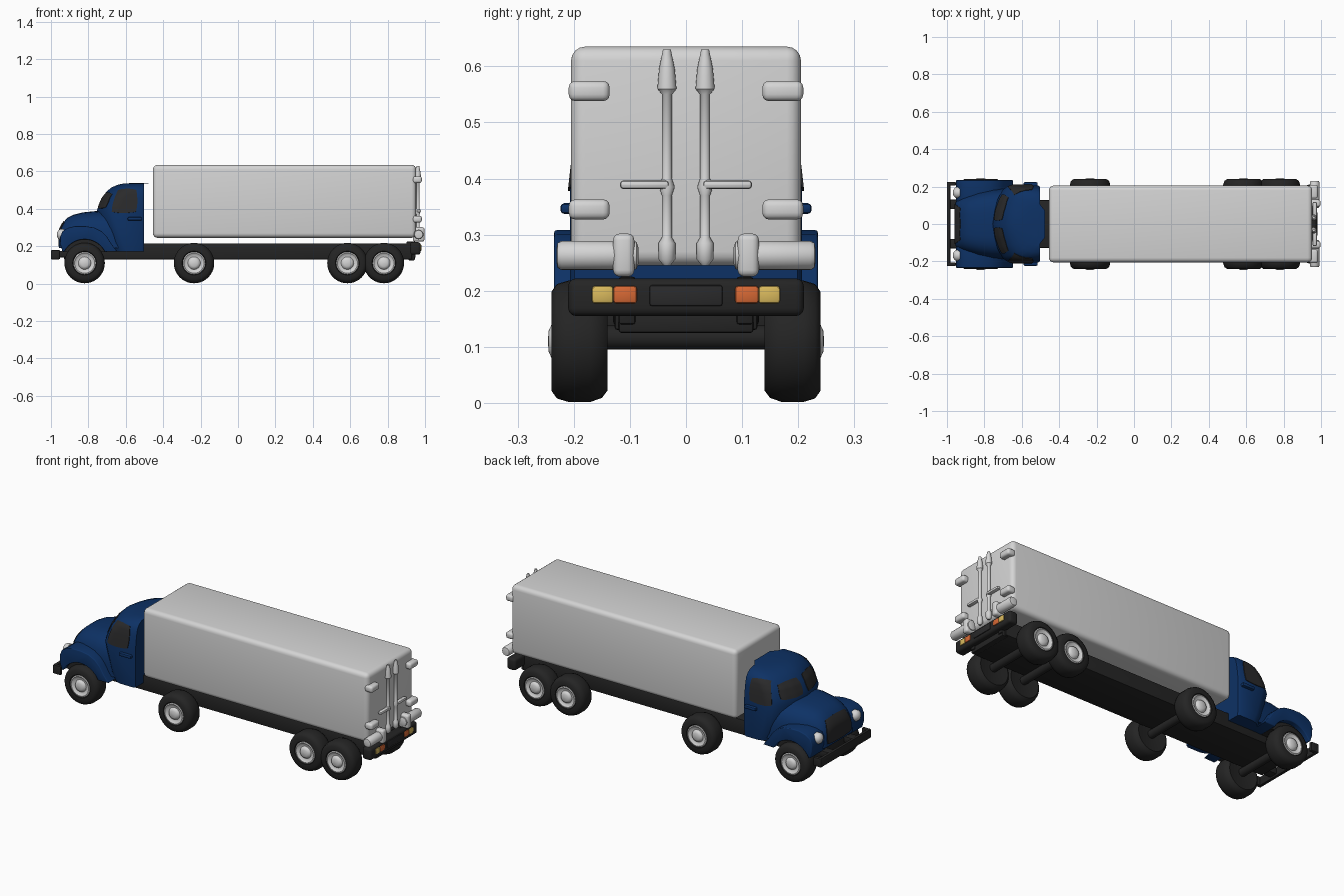
import bpy, bmesh, math
from mathutils import Vector
from mathutils.bvhtree import BVHTree

if "Cube" in bpy.data.objects:
    bpy.data.objects.remove(bpy.data.objects["Cube"])


def mat(name, r, g, b):
    m = bpy.data.materials.new(name)
    m.diffuse_color = (r, g, b, 1)
    m.use_nodes = True
    m.node_tree.nodes["Principled BSDF"].inputs["Base Color"].default_value = m.diffuse_color
    return m


BLUE = mat("blue paint", .004, .031, .13)
WHITE = mat("white panel", .66, .66, .66)
BLACK = mat("black rubber", .018, .018, .018)
GLASS = mat("dark glass", .023, .023, .024)
ORANGE = mat("orange lamp", .68, .14, .035)
YELLOW = mat("yellow lamp", .70, .49, .11)


def finish(name, bm, m, bevel=0, seg=3, angle=40):
    bmesh.ops.recalc_face_normals(bm, faces=bm.faces)
    if bevel:
        edges = [e for e in bm.edges if e.calc_face_angle(0) > math.radians(40)]
        bmesh.ops.bevel(bm, geom=edges, offset=bevel, segments=seg, profile=.5,
                        affect='EDGES', clamp_overlap=True)
    me = bpy.data.meshes.new(name)
    bm.to_mesh(me)
    bm.free()
    me.materials.append(m)
    ob = bpy.data.objects.new(name, me)
    bpy.context.collection.objects.link(ob)
    bpy.ops.object.select_all(action='DESELECT')
    ob.select_set(True)
    bpy.context.view_layer.objects.active = ob
    bpy.ops.object.shade_smooth_by_angle(angle=math.radians(angle))
    return ob


def loft(name, rings, m, **kw):
    """Skin equal-length closed rings and cap both ends."""
    bm = bmesh.new()
    vs = [[bm.verts.new(p) for p in r] for r in rings]
    n = len(rings[0])
    for a, b in zip(vs, vs[1:]):
        for i in range(n):
            bm.faces.new((a[i], a[(i + 1) % n], b[(i + 1) % n], b[i]))
    bm.faces.new(vs[0])
    bm.faces.new(vs[-1])
    return finish(name, bm, m, **kw)


def box(name, x0, x1, y0, y1, z0, z1, m, bevel=.005, seg=2):
    ring = [(x0, y0), (x1, y0), (x1, y1), (x0, y1)]
    return loft(name, [[(x, y, z) for x, y in ring] for z in (z0, z1)], m, bevel=bevel, seg=seg)


def plate_xz(name, outline, y0, y1, m, bevel=0):
    return loft(name, [[(x, y, z) for x, z in outline] for y in (y0, y1)], m, bevel=bevel)


def lathe_y(name, prof, cx, cz, s, m, n=32):
    """Turn (radius, y) points about a sideways axis."""
    rings = [[(cx + r * math.cos(2 * math.pi * i / n), s * y, cz + r * math.sin(2 * math.pi * i / n))
              for i in range(n)] for r, y in prof]
    return loft(name, rings, m)


def decal(name, target, corners, origin, direction, m, n=10, k=.4, lift=.004):
    """Rounded thin patch projected on a target; corners map (a, b) through origin()."""
    tb = bmesh.new()
    tb.from_mesh(target.data)
    tree = BVHTree.FromBMesh(tb)
    d = Vector(direction)
    c = [Vector(p) for p in corners]
    bm = bmesh.new()
    grid = []
    for i in range(n + 1):
        row = []
        for j in range(n + 1):
            u, v = 2 * i / n - 1, 2 * j / n - 1
            s = (u * math.sqrt(1 - k * v * v / 2) + 1) / 2
            t = (v * math.sqrt(1 - k * u * u / 2) + 1) / 2
            p = c[0].lerp(c[1], s).lerp(c[3].lerp(c[2], s), t)
            hit = tree.ray_cast(Vector(origin(p.x, p.y)), d)[0]
            row.append(bm.verts.new(hit - d * lift) if hit else None)
        grid.append(row)
    for i in range(n):
        for j in range(n):
            q = (grid[i][j], grid[i + 1][j], grid[i + 1][j + 1], grid[i][j + 1])
            if all(q):
                bm.faces.new(q)
    tb.free()
    bmesh.ops.recalc_face_normals(bm, faces=bm.faces)
    # face outward, then add the back and rim
    if sum((f.normal.dot(d) for f in bm.faces)) > 0:
        bmesh.ops.reverse_faces(bm, faces=bm.faces)
    bmesh.ops.solidify(bm, geom=bm.faces[:], thickness=.007)
    return finish(name, bm, m)


# Cargo box and chassis
box("cargo_box", -.455, .953, -.205, .205, .245, .635, WHITE, bevel=.025, seg=4)
box("chassis", -.93, .93, -.127, .127, .13, .215, BLACK)

# Cabin: plan sections stacked upward, with a gently pointed front
rings = []
for z, xf, hw in [(.172, -.70, .203), (.22, -.72, .207), (.375, -.76, .207), (.42, -.745, .202),
                  (.46, -.728, .196), (.495, -.70, .187), (.515, -.675, .172),
                  (.528, -.645, .15), (.535, -.615, .115), (.537, -.58, .07)]:
    half = [(xf + .012, .35 * hw), (xf + .032, .65 * hw), (xf + .055, .86 * hw), (xf + .075, .95 * hw),
            (xf + .105, hw), (-.515, hw), (-.502, .96 * hw)]
    rings.append([(xf, 0, z)] + [(x, y, z) for x, y in half] + [(x, -y, z) for x, y in half[::-1]])
cabin = loft("cabin", rings, BLUE, angle=50)

# Hood: arched sections running forward to the nose
rings = []
for x, hw, zt in [(-.64, .19, .385), (-.76, .187, .388), (-.83, .175, .381), (-.88, .16, .368),
                  (-.915, .147, .350), (-.938, .137, .322), (-.95, .127, .300), (-.956, .11, .28)]:
    ring = []
    for i in range(21):
        a = math.pi * i / 20
        c, s = math.cos(a), max(math.sin(a), 0)
        ring.append((x, hw * math.copysign(abs(c) ** .6, c), .19 + (zt - .19) * s ** .6))
    rings.append(ring)
hood = loft("hood", rings, BLUE, angle=60)
decal("grille", hood, [(-.115, .20), (.115, .20), (.095, .335), (-.095, .335)],
      lambda a, b: (-2, a, b), (1, 0, 0), GLASS, n=14)

# Fender outline with a round wheel opening
arch = [(-.82 + .122 * math.cos(math.radians(a)), .115 + .122 * math.sin(math.radians(a)))
        for a in range(27, 154, 9)]
fender = [(-.938, .17), (-.95, .21), (-.951, .25), (-.938, .28), (-.91, .298), (-.87, .308), (-.82, .308),
          (-.77, .30), (-.73, .28), (-.70, .25), (-.675, .21), (-.645, .172)] + arch

for s, side in ((1, "left"), (-1, "right")):
    plate_xz(f"front_fender_{side}", fender, s * .10, s * .235, BLUE, bevel=.024)
    plate_xz(f"wheel_well_{side}", arch, s * .08, s * .205, BLACK)
    # Cab glass, handle and headlight
    wind = [(s * .018, .40), (s * .165, .405), (s * .148, .485), (s * .018, .492)]
    decal(f"windshield_{side}", cabin, wind, lambda a, b: (-2, a, b), (1, 0, 0), GLASS)
    decal(f"side_window_{side}", cabin, [(-.685, .378), (-.538, .378), (-.538, .508), (-.645, .508)],
          lambda a, b: (a, s, b), (0, -s, 0), GLASS)
    box(f"door_handle_{side}", -.59, -.515, s * .19, s * .224, .337, .356, BLUE, bevel=.007)
    lens = [(-.93, .030), (-.95, .030), (-.96, .024), (-.967, .012), (-.969, .001)]
    loft(f"headlight_{side}", [[(x, s * .168 + r * math.cos(t * math.pi / 10), .262 + r * math.sin(t * math.pi / 10))
                                for t in range(20)] for x, r in lens], WHITE)
    # Front bumper ends and brackets
    box(f"bumper_end_{side}", -.995, -.952, s * .205, s * .225, .13, .18, BLACK)
    box(f"bumper_bracket_{side}", -.99, -.90, s * .08, s * .13, .14, .175, BLACK)
    # Wheels
    for i, x in enumerate((-.82, -.235, .585, .78)):
        tyre = [(.001, .15), (.06, .145), (.088, .14), (.101, .15), (.108, .17), (.108, .21), (.102, .23),
                (.088, .24), (.064, .24), (.057, .228), (.001, .226)]
        hub = [(.058, .222), (.060, .238), (.054, .240), (.044, .232), (.034, .231), (.029, .240),
               (.018, .245), (.001, .246)]
        lathe_y(f"tyre_{side}_{i}", tyre, x, .11, s, BLACK, 40)
        lathe_y(f"hub_{side}_{i}", hub, x, .11, s, WHITE, 28)
    # Rear doors: locking bar, handle and hinges
    bar = [(.245, .006), (.256, .015), (.285, .015), (.295, .009), (.37, .009), (.385, .014), (.40, .009),
           (.55, .009), (.56, .017), (.595, .014), (.61, .011), (.63, .007)]
    loft(f"locking_bar_{side}", [[(.962 + r * math.cos(t * math.pi / 6), s * .034 + r * math.sin(t * math.pi / 6), z)
                                  for t in range(12)] for z, r in bar], WHITE)
    box(f"bar_handle_{side}", .955, .978, s * .03, s * .118, .381, .397, WHITE, bevel=.007)
    for z in (.345, .556):
        box(f"door_hinge_{side}_{z}", .935, .983, s * .136, s * .209, z - .018, z + .018, WHITE, bevel=.012, seg=3)
    # Rear roller and its strap
    roller = [(.015, .085), (.024, .088), (.026, .095), (.026, .222), (.022, .229), (.012, .231)]
    lathe_y(f"rear_roller_{side}", roller, .966, .263, s, WHITE, 20)
    box(f"roller_strap_{side}", .935, .997, s * .092, s * .13, .225, .302, WHITE, bevel=.012, seg=3)
    # Tail lamps
    box(f"tail_lamp_inner_{side}", .965, .981, s * .087, s * .13, .177, .209, ORANGE, bevel=.006)
    box(f"tail_lamp_outer_{side}", .965, .981, s * .129, s * .168, .177, .209, YELLOW, bevel=.006)
    box(f"bumper_stay_{side}", .90, .95, s * .09, s * .12, .14, .225, BLACK)

# Axles
for i, x in enumerate((-.82, -.235, .585, .78)):
    lathe_y(f"axle_{i}", [(.022, -.16), (.022, .16)], x, .117, 1, BLACK, 16)

# Bumpers, rear plate and underside crossmember
box("front_bumper", -1, -.982, -.225, .225, .13, .18, BLACK)
box("rear_bumper", .92, .976, -.21, .21, .155, .222, BLACK, bevel=.014, seg=3)
box("rear_plate", .97, .980, -.065, .065, .173, .21, GLASS, bevel=.004)
box("rear_crossmember", .91, .945, -.12, .12, .125, .16, BLACK)
